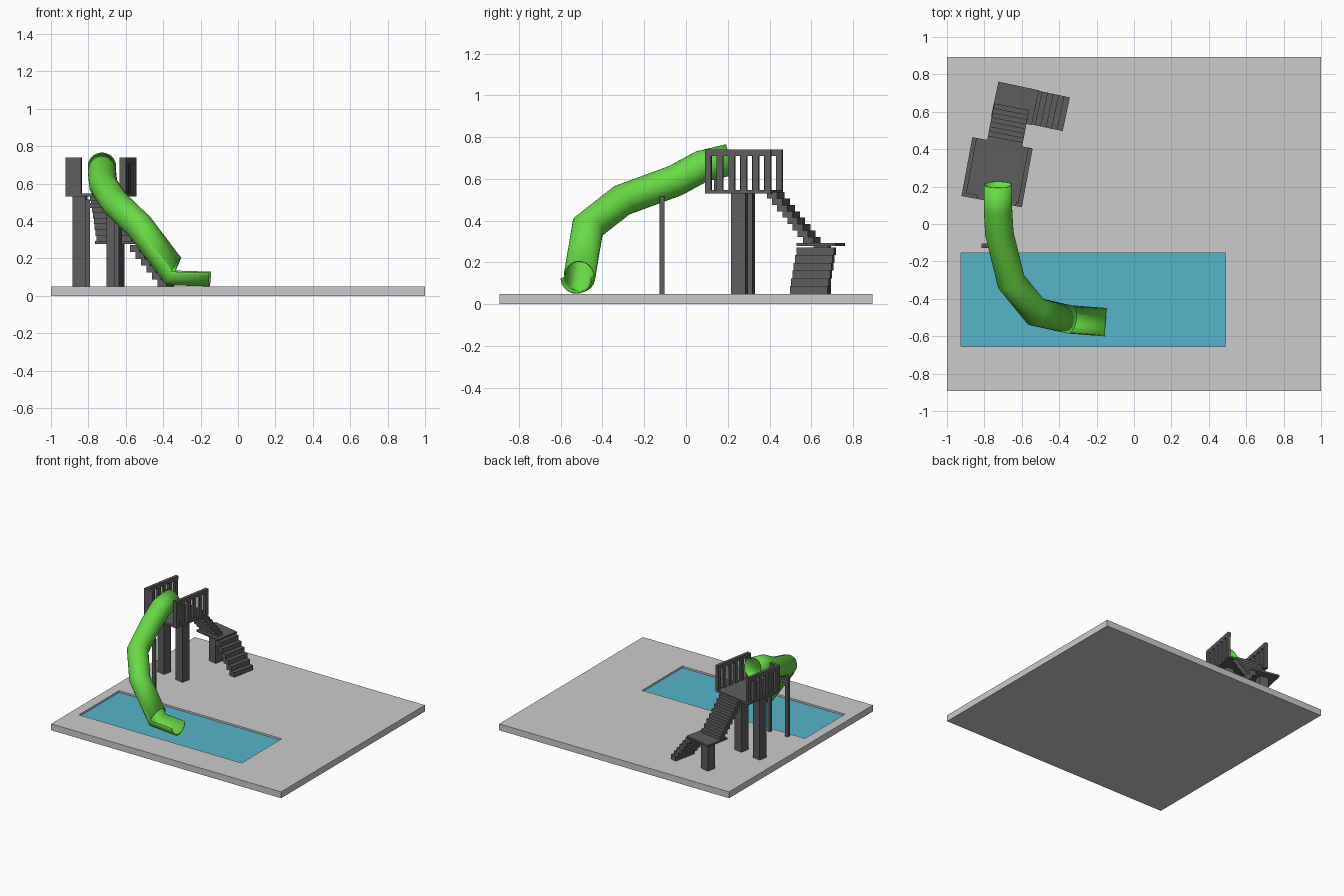
import bpy, bmesh, math
from mathutils import Matrix, Vector

if "Cube" in bpy.data.objects:
    bpy.data.objects.remove(bpy.data.objects["Cube"])


def material(name, rgb):
    m = bpy.data.materials.new(name)
    m.diffuse_color = (*rgb, 1)
    m.use_nodes = True
    m.node_tree.nodes["Principled BSDF"].inputs["Base Color"].default_value = m.diffuse_color
    return m


DARK = material("dark_grey", (0.11, 0.11, 0.11))
GREEN = material("slide_green", (0.14, 0.7, 0.06))
WATER = material("water_blue", (0.09, 0.46, 0.6))


def finish(name, bm, mat=None):
    bmesh.ops.recalc_face_normals(bm, faces=bm.faces)
    mesh = bpy.data.meshes.new(name)
    bm.to_mesh(mesh)
    bm.free()
    ob = bpy.data.objects.new(name, mesh)
    bpy.context.collection.objects.link(ob)
    if mat:
        mesh.materials.append(mat)
    return ob


def boxes(name, items, origin=(0, 0), angle=0, mat=DARK):
    """One object of boxes (x0, x1, y0, y1, z0, z1) in a turned local frame."""
    bm = bmesh.new()
    for x0, x1, y0, y1, z0, z1 in items:
        m = (Matrix.Translation(((x0 + x1) / 2, (y0 + y1) / 2, (z0 + z1) / 2))
             @ Matrix.Diagonal((x1 - x0, y1 - y0, z1 - z0, 1)))
        bmesh.ops.create_cube(bm, size=1, matrix=m)
    ob = finish(name, bm, mat)
    ob.location = (*origin, 0)
    ob.rotation_euler.z = math.radians(angle)
    return ob


# Ground slab with a sunken pool
def loop(bm, x0, x1, y0, y1, z):
    return [bm.verts.new(p) for p in ((x0, y0, z), (x1, y0, z), (x1, y1, z), (x0, y1, z))]


POOL = (-0.925, 0.49, -0.655, -0.155)
bm = bmesh.new()
rings = [loop(bm, -1, 1, -0.893, 0.893, 0), loop(bm, -1, 1, -0.893, 0.893, 0.05),
         loop(bm, *POOL, 0.05), loop(bm, *POOL, 0.025)]
for a, b in zip(rings, rings[1:]):
    for i in range(4):
        j = (i + 1) % 4
        bm.faces.new((a[i], a[j], b[j], b[i]))
bm.faces.new(rings[0])
bm.faces.new(rings[-1])
finish("ground_slab", bm)
boxes("pool_water", [(*POOL, 0.025, 0.036)], mat=WATER)

# Platform on two posts
PC, PA = (-0.732, 0.277), -10.5
H = 0.164
boxes("platform_deck", [(-H, H, -0.16, 0.16, 0.53, 0.546)], PC, PA)
boxes("platform_posts", [(x - 0.035, x + 0.035, -0.043, 0.027, 0.05, 0.53)
                         for x in (-0.113, 0.073)], PC, PA)

# Railings: handrail, balusters and a short solid front panel each side
for side, s, panel in (("left", -1, 0.085), ("right", 1, 0.035)):
    def span(inner):
        return sorted((s * H, s * (H - inner)))
    parts = [(*span(0.024), -0.16, 0.16, 0.71, 0.74),
             (*span(panel), -0.16, -0.138, 0.54, 0.739)]
    for i in range(6):
        y = -0.145 + i * 0.058
        parts.append((*span(0.022), y - 0.015, y + 0.015, 0.54, 0.715))
    boxes(side + "_railing", parts, PC, PA)

# Upper stairs, landing and lower stairs
boxes("upper_stairs", [(-0.095, 0.095, i * 0.025 - 0.02, i * 0.025 + 0.03,
                        0.507 - i * 0.031, 0.538 - i * 0.031) for i in range(8)],
      (-0.693, 0.425), -11)
LC, LA = (-0.636, 0.645), -12
boxes("landing", [(-0.111, 0.111, -0.095, 0.095, 0.278, 0.292)], LC, LA)
boxes("landing_post", [(-0.05, 0.02, -0.03, 0.04, 0.05, 0.278)], LC, LA)
boxes("lower_stairs", [(0.08 + i * 0.03, 0.13 + i * 0.03, -0.092, 0.092,
                        0.235 - i * 0.037, 0.272 - i * 0.037) for i in range(6)], LC, LA)

# Support frame under the tube
boxes("slide_support", [(-0.815, -0.79, -0.127, -0.103, 0.05, 0.515),
                        (-0.66, -0.635, -0.127, -0.103, 0.05, 0.515),
                        (-0.815, -0.635, -0.127, -0.103, 0.47, 0.495)])

# Tube slide: straight pipe pieces with mitred joints, ending in an open trough
path = [Vector(p) for p in ((-0.727, 0.21, 0.692), (-0.727, 0.075, 0.66), (-0.72, -0.05, 0.592),
                            (-0.657, -0.308, 0.497), (-0.525, -0.47, 0.37),
                            (-0.345, -0.51, 0.132), (-0.15, -0.525, 0.126))]
N, R = 32, 0.076
dirs = [(b - a).normalized() for a, b in zip(path, path[1:])]
side = dirs[0].cross(Vector((0, 0, 1))).normalized()
up = side.cross(dirs[0])
ring = [path[0] + R * (math.cos(t) * side + math.sin(t) * up)
        for t in (2 * math.pi * i / N for i in range(N))]
bm = bmesh.new()
rows = [[bm.verts.new(p) for p in ring]]
for k in range(1, len(path)):
    d = dirs[k - 1]
    n = d + dirs[min(k, len(dirs) - 1)]
    ring = [p + d * ((path[k] - p).dot(n) / d.dot(n)) for p in ring]
    # keep the pipe round after each mitre
    e = dirs[min(k, len(dirs) - 1)]
    fixed = []
    for p in ring:
        off = p - path[k]
        radial = off - e * off.dot(e)
        q = path[k] + radial.normalized() * R
        fixed.append(q + e * ((path[k] - q).dot(n) / e.dot(n)))
    ring = fixed
    rows.append([bm.verts.new(p) for p in ring])
last = len(rows) - 1
for k in range(last):
    a, b = rows[k], rows[k + 1]
    for i in range(N):
        j = (i + 1) % N
        if k == last - 1 and max(b[i].co.z, b[j].co.z) > path[-1].z + 0.006:
            continue
        bm.faces.new((a[i], a[j], b[j], b[i]))
bmesh.ops.delete(bm, geom=[v for v in bm.verts if not v.link_faces], context='VERTS')
slide = finish("tube_slide", bm, GREEN)
wall = slide.modifiers.new("wall", 'SOLIDIFY')
wall.thickness = 0.007
wall.offset = -1
bpy.context.view_layer.objects.active = slide
slide.select_set(True)
bpy.ops.object.shade_smooth_by_angle(angle=math.radians(40))
